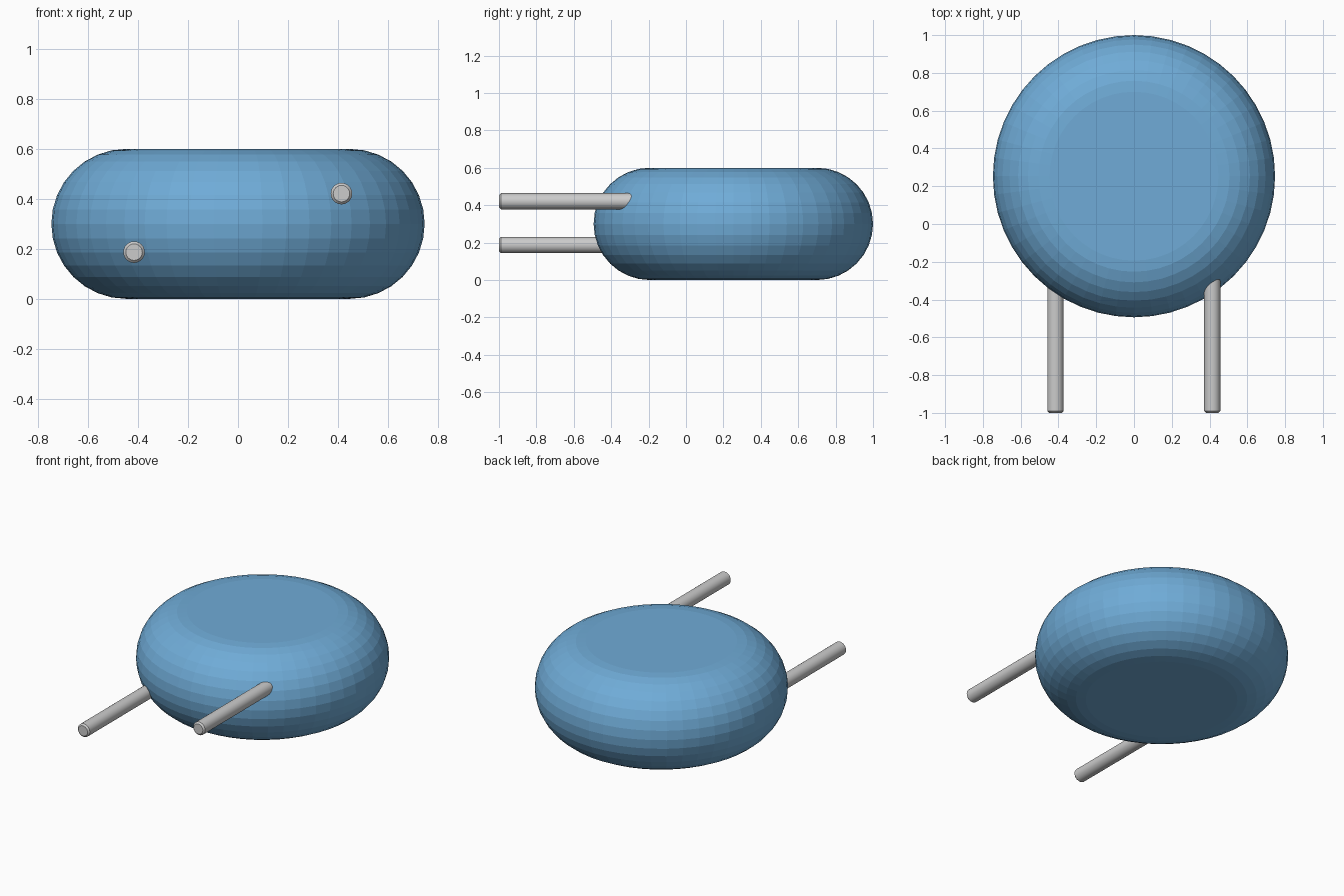
import bpy, bmesh, math
from mathutils import Matrix, Vector

if "Cube" in bpy.data.objects:
    bpy.data.objects.remove(bpy.data.objects["Cube"])


def material(name, color):
    m = bpy.data.materials.new(name)
    m.diffuse_color = color
    m.use_nodes = True
    m.node_tree.nodes["Principled BSDF"].inputs["Base Color"].default_value = m.diffuse_color
    return m


def lathe(name, profile, sides, matrix):
    """Spin an (r, z) profile about z, cap both ends, then place it."""
    bm = bmesh.new()
    rings = []
    for r, z in profile:
        angles = [2 * math.pi * i / sides for i in range(sides)]
        rings.append([bm.verts.new((r * math.cos(a), r * math.sin(a), z)) for a in angles])
    for low, high in zip(rings, rings[1:]):
        for i in range(sides):
            j = (i + 1) % sides
            bm.faces.new((low[i], low[j], high[j], high[i]))
    bm.faces.new(rings[0][::-1])
    bm.faces.new(rings[-1])
    bm.transform(matrix)
    bmesh.ops.recalc_face_normals(bm, faces=bm.faces[:])
    mesh = bpy.data.meshes.new(name)
    bm.to_mesh(mesh)
    bm.free()
    obj = bpy.data.objects.new(name, mesh)
    bpy.context.collection.objects.link(obj)
    return obj


# Disc body with a fully rounded rim, flat facets
RADIUS, ROUND, STEPS = 0.747, 0.3, 16
rim = [-math.pi / 2 + math.pi * i / STEPS for i in range(STEPS + 1)]
body_profile = [(RADIUS - ROUND + ROUND * math.cos(a), ROUND + ROUND * math.sin(a)) for a in rim]
body = lathe("disc_body", body_profile, 48, Matrix.Translation((0, 1 - RADIUS, 0)))
body.data.materials.append(material("blue", (0.16, 0.41, 0.68, 1)))

# Two wire leads at diagonal heights, running out of the front with a small tip bevel
LEAD_R, LENGTH, BEVEL = 0.043, 0.85, 0.01
lead_profile = [(LEAD_R - BEVEL, 0), (LEAD_R, BEVEL), (LEAD_R, LENGTH)]
for name, x, z in (("left_lead", -0.416, 0.187), ("right_lead", 0.414, 0.421)):
    place = Matrix.Translation(Vector((x, -1, z))) @ Matrix.Rotation(-math.pi / 2, 4, "X")
    lead = lathe(name, lead_profile, 24, place)
    bpy.ops.object.select_all(action="DESELECT")
    lead.select_set(True)
    bpy.context.view_layer.objects.active = lead
    bpy.ops.object.shade_smooth_by_angle(angle=math.radians(30))
